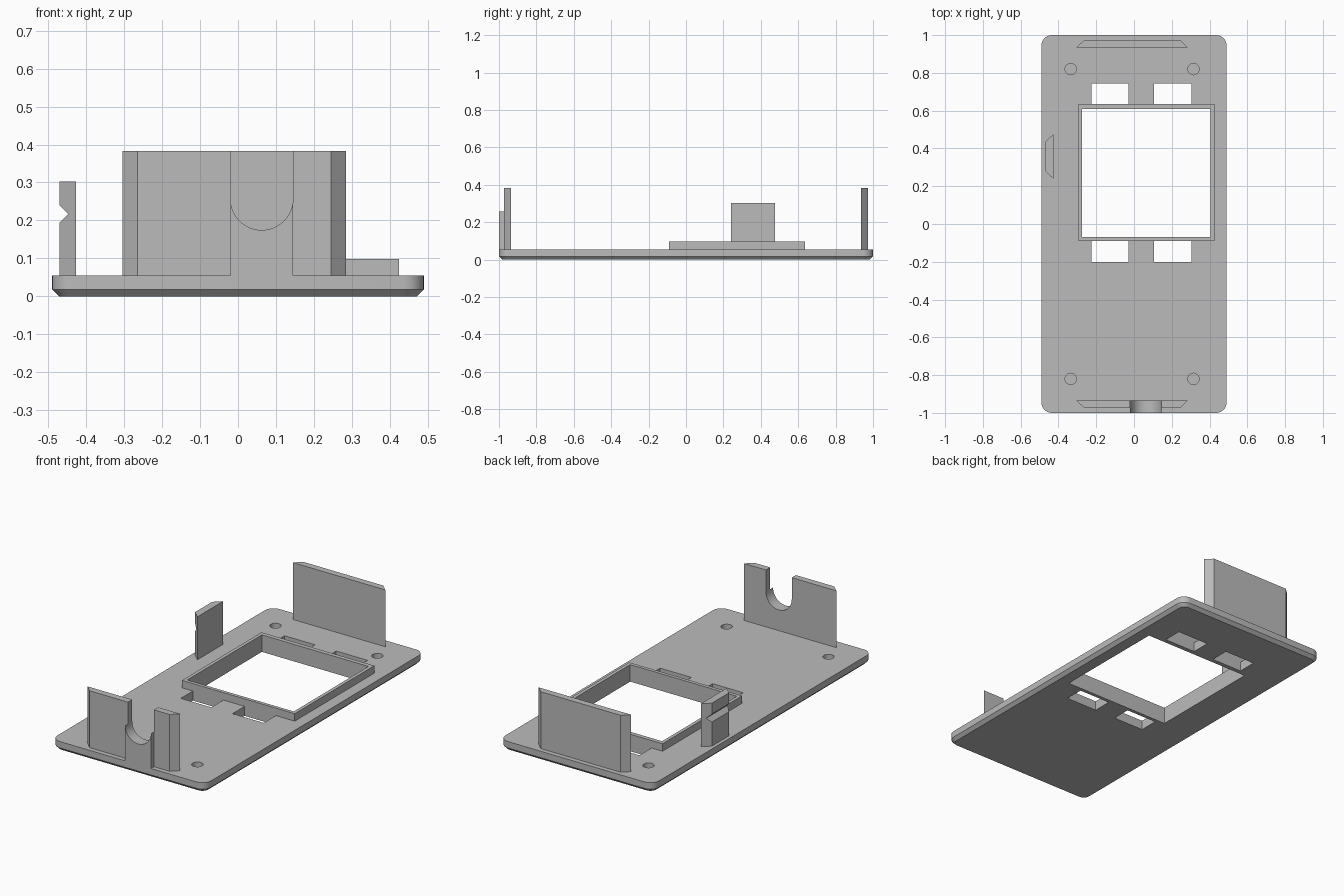
import bpy, bmesh
from math import pi, cos, sin
from mathutils import Vector

if "Cube" in bpy.data.objects:
    bpy.data.objects.remove(bpy.data.objects["Cube"])

GREY = (0.5, 0.5, 0.5, 1)
grey = bpy.data.materials.new("plain grey")
grey.diffuse_color = GREY
grey.use_nodes = True
grey.node_tree.nodes["Principled BSDF"].inputs["Base Color"].default_value = GREY


def loft(name, rings):
    """Skin a stack of equal-length rings of 3D points and cap both ends."""
    bm = bmesh.new()
    loops = [[bm.verts.new(p) for p in ring] for ring in rings]
    for a, b in zip(loops, loops[1:]):
        for i in range(len(a)):
            j = (i + 1) % len(a)
            bm.faces.new((a[i], a[j], b[j], b[i]))
    bm.faces.new(loops[0])
    bm.faces.new(loops[-1])
    bmesh.ops.recalc_face_normals(bm, faces=bm.faces)
    mesh = bpy.data.meshes.new(name)
    bm.to_mesh(mesh)
    bm.free()
    mesh.materials.append(grey)
    obj = bpy.data.objects.new(name, mesh)
    bpy.context.collection.objects.link(obj)
    return obj


def prism(name, outline, lo, hi, axis="z"):
    """Extrude an outline along z (xy outline) or along y (xz outline)."""
    place = {"z": lambda p, h: (p[0], p[1], h), "y": lambda p, h: (p[0], h, p[1])}[axis]
    return loft(name, [[place(p, h) for p in outline] for h in (lo, hi)])


def rect(x0, x1, y0, y1):
    return [(x0, y0), (x1, y0), (x1, y1), (x0, y1)]


def arc(cx, cy, r, start, end, steps):
    return [(cx + r * cos(start + (end - start) * i / steps),
             cy + r * sin(start + (end - start) * i / steps)) for i in range(steps + 1)]


def rounded(hx, hy, r):
    pts = []
    for i, (sx, sy) in enumerate([(1, 1), (-1, 1), (-1, -1), (1, -1)]):
        pts += arc(sx * (hx - r), sy * (hy - r), r, i * pi / 2, (i + 1) * pi / 2, 8)
    return pts


def activate(obj):
    bpy.ops.object.select_all(action="DESELECT")
    obj.select_set(True)
    bpy.context.view_layer.objects.active = obj


def cut(obj, cutters):
    activate(obj)
    for cutter in cutters:
        mod = obj.modifiers.new("cut", "BOOLEAN")
        mod.operation, mod.solver, mod.object = "DIFFERENCE", "EXACT", cutter
        bpy.ops.object.modifier_apply(modifier=mod.name)
        bpy.data.objects.remove(cutter)


TOP = 0.055
WINDOW = rect(-0.275, 0.405, -0.07, 0.61)

# Base plate with rounded corners and a chamfered underside
C = 0.018
plate = loft("base_plate", [[(x, y, z) for x, y in rounded(0.49 - i, 1 - i, 0.055 - i)]
                            for i, z in ((C, 0), (0, C), (0, TOP))])
cutters = [prism("window_cutter", WINDOW, -0.1, 0.2)]
for x0, x1 in ((-0.225, -0.03), (0.105, 0.305)):
    for y0, y1 in ((-0.2, -0.09), (0.635, 0.745)):
        cutters.append(prism("slot_cutter", rect(x0, x1, y0, y1), -0.1, 0.2))
for x in (-0.335, 0.315):
    for y in (-0.82, 0.82):
        cutters.append(prism("hole_cutter", arc(x, y, 0.03, 0, 2 * pi, 32)[:-1], 0.022, 0.2))
cut(plate, cutters)

# Raised frame around the window
frame = prism("window_frame", rect(-0.295, 0.425, -0.09, 0.635), TOP, 0.098)
cut(frame, [prism("window_cutter", WINDOW, -0.1, 0.2)])

# End walls, bevelled towards the outside
walls = []
for name, s in (("front_wall", -1), ("back_wall", 1)):
    outline = [(-0.305, s * 0.935), (0.285, s * 0.935), (0.245, s * 0.973), (-0.265, s * 0.973)]
    walls.append(prism(name, outline, TOP, 0.383))

# Cable cradle: U-shaped opening in the front wall and the boss below it
CX, CZ, R = 0.0625, 0.257, 0.0825
under = arc(CX, CZ, R, 0, -pi, 24)
cut(walls[0], [prism("cradle_cutter", [(CX - R, 0.5), (CX + R, 0.5)] + under, -1.1, -0.9, "y")])
boss = prism("cable_cradle", [(CX - R, TOP), (CX + R, TOP)] + under, -1, -0.972, "y")

# Side clip with a V groove across its outer face
clip = prism("side_clip", [(-0.427, 0.24), (-0.427, 0.475), (-0.47, 0.435), (-0.47, 0.28)], TOP, 0.303)
groove = [(-0.492, 0.262), (-0.447, 0.217), (-0.492, 0.172)]
cut(clip, [prism("groove_cutter", groove, 0.1, 0.6, "y")])

for obj in (plate, frame, boss, clip, *walls):
    activate(obj)
    bpy.ops.object.shade_smooth_by_angle(angle=pi / 6)
